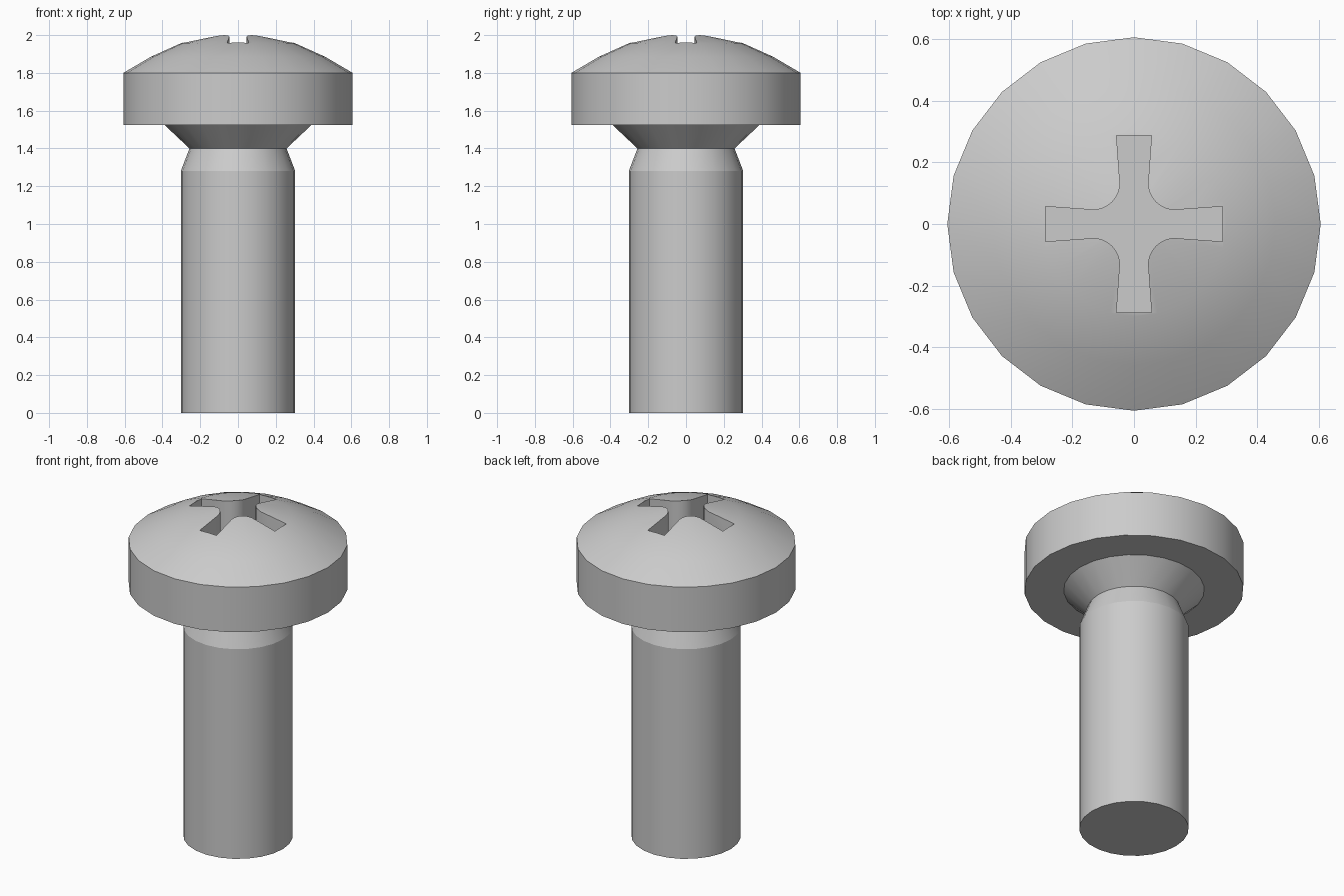
import bpy, bmesh, math

if "Cube" in bpy.data.objects:
    bpy.data.objects.remove(bpy.data.objects["Cube"])

SIDES = 24

steel = bpy.data.materials.new("grey steel")
steel.diffuse_color = (0.6, 0.6, 0.6, 1)
steel.use_nodes = True
steel.node_tree.nodes["Principled BSDF"].inputs["Base Color"].default_value = steel.diffuse_color


def make_object(name, bm):
    bmesh.ops.recalc_face_normals(bm, faces=bm.faces)
    mesh = bpy.data.meshes.new(name)
    bm.to_mesh(mesh)
    bm.free()
    mesh.materials.append(steel)
    obj = bpy.data.objects.new(name, mesh)
    bpy.context.collection.objects.link(obj)
    return obj


def lathe(name, profile):
    """Closed turned solid from (radius, height) pairs, bottom to top."""
    bm = bmesh.new()
    rings = []
    for r, z in profile:
        rings.append([bm.verts.new((r * math.cos(2 * math.pi * i / SIDES),
                                    r * math.sin(2 * math.pi * i / SIDES), z))
                      for i in range(SIDES)])
    for low, high in zip(rings, rings[1:]):
        for i in range(SIDES):
            j = (i + 1) % SIDES
            bm.faces.new((low[i], low[j], high[j], high[i]))
    bm.faces.new(rings[0])
    bm.faces.new(rings[-1])
    return make_object(name, bm)


# Whole screw: shank, waisted neck, flared collar, rim and domed head
screw = lathe("screw", [
    (0.303, 0), (0.303, 1.28), (0.257, 1.4), (0.39, 1.525),
    (0.607, 1.525), (0.607, 1.8), (0.46, 1.886), (0.3, 1.958), (0.1, 2.0)])

# Cross recess: four flared arms joined by rounded inner corners
outline = []
for k in range(4):
    quarter = [(0.288, -0.057), (0.288, 0.057)]
    for s in range(7):
        a = math.radians(265 - s * 80 / 6 - 0)
        quarter.append((0.135 + 0.09 * math.cos(a), 0.135 + 0.09 * math.sin(a)))
    c, s = math.cos(k * math.pi / 2), math.sin(k * math.pi / 2)
    outline += [(x * c - y * s, x * s + y * c) for x, y in quarter]

bm = bmesh.new()
floor = bm.faces.new([bm.verts.new((x, y, 1.8)) for x, y in outline])
extruded = bmesh.ops.extrude_face_region(bm, geom=[floor])["geom"]
bmesh.ops.translate(bm, vec=(0, 0, 0.4),
                    verts=[v for v in extruded if isinstance(v, bmesh.types.BMVert)])
cutter = make_object("recess_cutter", bm)
cutter.hide_render = True

# Cut the recess, then smooth the turned surfaces
bpy.context.view_layer.objects.active = screw
screw.select_set(True)
cut = screw.modifiers.new("recess", 'BOOLEAN')
cut.operation = 'DIFFERENCE'
cut.solver = 'EXACT'
cut.object = cutter
bpy.ops.object.modifier_apply(modifier=cut.name)
bpy.data.objects.remove(cutter)
bpy.ops.object.shade_smooth_by_angle(angle=math.radians(18))
